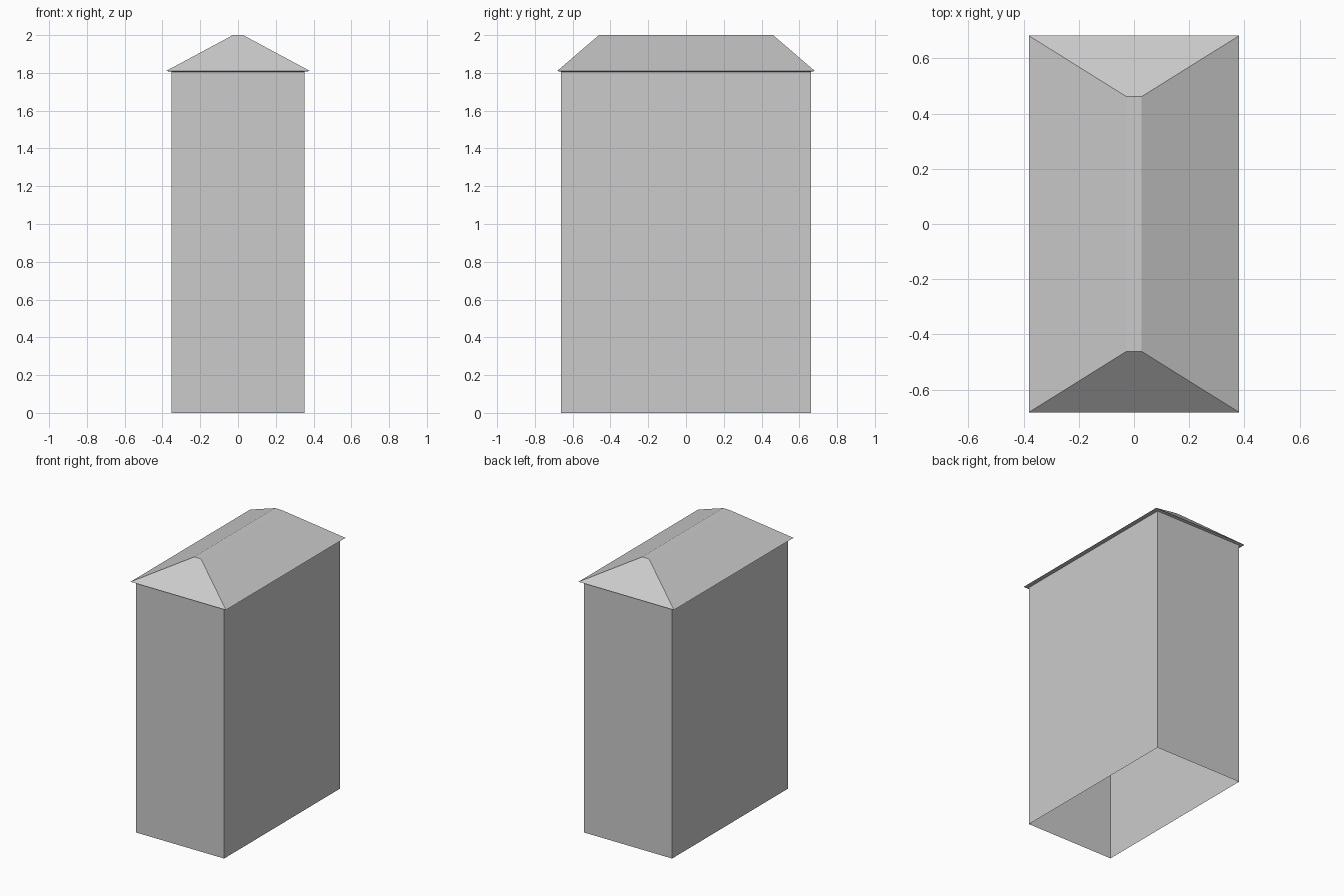
import bpy, bmesh

if "Cube" in bpy.data.objects:
    bpy.data.objects.remove(bpy.data.objects["Cube"])


def ring(bm, half_x, half_y, z):
    """Rectangular loop of four vertices."""
    return [bm.verts.new((sx * half_x, sy * half_y, z))
            for sx, sy in ((-1, -1), (1, -1), (1, 1), (-1, 1))]


def lofted_shell(name, sections, cap_top=False):
    """Skin stacked rectangles (half_x, half_y, z), open at the bottom."""
    bm = bmesh.new()
    rings = [ring(bm, *s) for s in sections]
    for low, high in zip(rings, rings[1:]):
        for i in range(4):
            j = (i + 1) % 4
            bm.faces.new((low[i], low[j], high[j], high[i]))
    if cap_top:
        bm.faces.new(rings[-1])
    mesh = bpy.data.meshes.new(name)
    bm.to_mesh(mesh)
    bm.free()
    obj = bpy.data.objects.new(name, mesh)
    bpy.context.collection.objects.link(obj)
    return obj


BODY = (0.352, 0.661)
EAVE_Z = 1.81

# Four plain walls, open underneath
lofted_shell("walls", [(*BODY, 0), (*BODY, EAVE_Z - 0.004)])

# Hipped roof: narrow soffit, overhanging eaves, slim flat ridge
lofted_shell("roof", [(*BODY, EAVE_Z - 0.004),
                      (0.381, 0.682, EAVE_Z),
                      (0.027, 0.461, 2.0)], cap_top=True)
